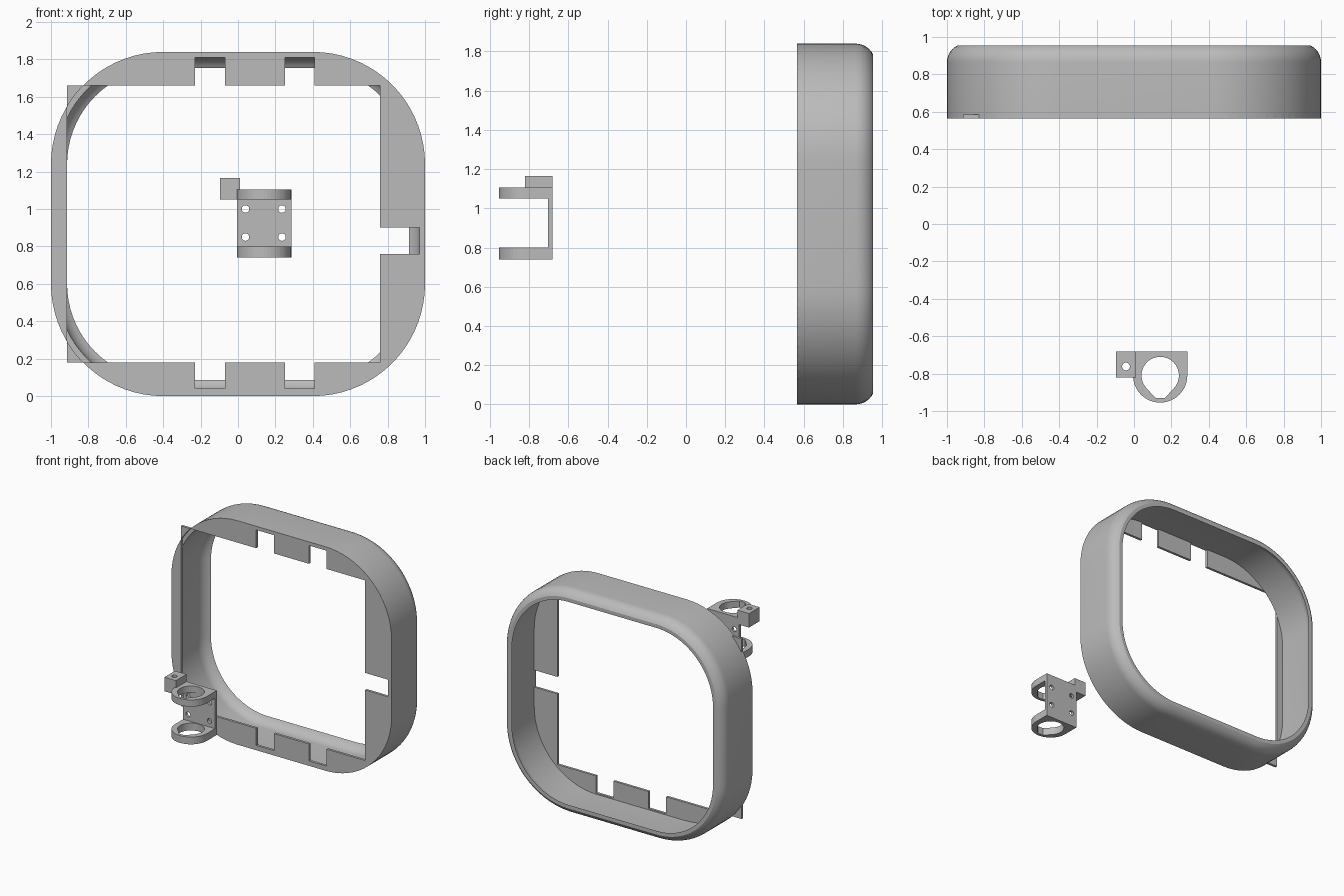
import bpy, bmesh, math
from mathutils import Vector

cube = bpy.data.objects.get("Cube")
if cube:
    bpy.data.objects.remove(cube, do_unlink=True)

grey = bpy.data.materials.new("plain_grey")
grey.use_nodes = True
grey.diffuse_color = (0.5, 0.5, 0.5, 1)
grey.node_tree.nodes["Principled BSDF"].inputs["Base Color"].default_value = (0.5, 0.5, 0.5, 1)


def finish(name, bm):
    bmesh.ops.recalc_face_normals(bm, faces=bm.faces)
    mesh = bpy.data.meshes.new(name)
    bm.to_mesh(mesh)
    bm.free()
    mesh.materials.append(grey)
    obj = bpy.data.objects.new(name, mesh)
    bpy.context.collection.objects.link(obj)
    return obj


def loft(name, loops, closed=False):
    """Join matching point loops; close as a tube or cap both ends."""
    bm = bmesh.new()
    rings = [[bm.verts.new(p) for p in loop] for loop in loops]
    pairs = list(zip(rings, rings[1:]))
    if closed:
        pairs.append((rings[-1], rings[0]))
    else:
        bm.faces.new(rings[0])
        bm.faces.new(rings[-1])
    for a, b in pairs:
        for i in range(len(a)):
            j = (i + 1) % len(a)
            bm.faces.new((a[i], a[j], b[j], b[i]))
    return finish(name, bm)


def box(name, x, y, z):
    loops = [[(x[0], y[0], k), (x[1], y[0], k), (x[1], y[1], k), (x[0], y[1], k)] for k in z]
    return loft(name, loops)


def arc(cx, cy, r, start, end, n):
    angles = [math.radians(start + (end - start) * i / n) for i in range(n + 1)]
    return [(cx + r * math.cos(a), cy + r * math.sin(a)) for a in angles]


def prism_z(name, points, z):
    return loft(name, [[(x, y, k) for x, y in points] for k in z])


def cut(obj, cutters):
    for c in cutters:
        mod = obj.modifiers.new("cut", "BOOLEAN")
        mod.operation = "DIFFERENCE"
        mod.solver = "EXACT"
        mod.object = c
    graph = bpy.context.evaluated_depsgraph_get()
    mesh = bpy.data.meshes.new_from_object(obj.evaluated_get(graph))
    obj.modifiers.clear()
    obj.data = mesh
    for c in cutters:
        bpy.data.objects.remove(c, do_unlink=True)


# Rounded square outline of the frame, shrunk by an inset
HALF_W, HALF_H, RADIUS = 1.0, 0.92, 0.6
FRONT, LIP, BACK = 0.565, 0.585, 0.955


def outline(inset, y):
    points = []
    for sx, sz, start in ((1, 1, 0), (-1, 1, 90), (-1, -1, 180), (1, -1, 270)):
        cx, cz = sx * (HALF_W - RADIUS), HALF_H + sz * (HALF_H - RADIUS)
        points += arc(cx, cz, RADIUS - inset, start, start + 90, 18)
    return [(x, y, z) for x, z in points]


# Frame wall, curling inward at the back
WALL, BEND = 0.03, 0.1
curl = [(BEND * (1 - math.cos(t)), BACK - 0.09 + BEND * math.sin(t))
        for t in (math.radians(64 * i / 6) for i in range(7))]
outer = [(0, LIP)] + curl
inner = [(i + WALL, y) for i, y in reversed(outer)]
frame_wall = loft("frame_wall", [outline(i, y) for i, y in outer + inner], closed=True)

# Front lip with an off-centre window and cable notches
win_x, win_z = (-0.915, 0.76), (0.18, 1.66)
deep = (FRONT - 0.1, LIP + 0.1)
front_lip = loft("front_lip", [outline(0, FRONT), outline(0, LIP)])
cutters = [box("window_cutter", win_x, deep, win_z),
           box("side_notch_cutter", (0.7, 0.97), deep, (0.76, 0.9))]
for x in (-0.23, 0.25):
    cutters.append(box("notch_cutter", (x, x + 0.16), deep, (0.04, 1.81)))
cut(front_lip, cutters)

# Small lip corners that stick out past the rounded outline
lip_corners = box("lip_corners", win_x, (FRONT, LIP), win_z)
cut(lip_corners, [loft("outline_cutter", [outline(0, deep[0]), outline(0, deep[1])])])

# Bracket: two holding rings, D-shaped outside, drop-shaped hole
CX, CY, R = 0.14, -0.81, 0.145
BRACKET_BACK = -0.682
d_shape = [(CX + R, BRACKET_BACK), (CX - R, BRACKET_BACK)] + arc(CX, CY, R, 180, 360, 24)
drop = arc(CX, CY, 0.1, -45, 225, 30) + [(CX - 0.025, -0.93), (CX + 0.025, -0.93)]
for name, z in (("lower_ring", (0.74, 0.8)), ("upper_ring", (1.05, 1.105))):
    ring = prism_z(name, d_shape, z)
    cut(ring, [prism_z("hole_cutter", drop, (z[0] - 0.1, z[1] + 0.1))])

# Bracket back plate with four screw holes
back_plate = box("bracket_back_plate", (CX - R, CX + R), (-0.705, BRACKET_BACK), (0.8, 1.05))
screws = []
for x in (0.04, 0.235):
    for z in (0.85, 1.0):
        loops = [[(px, y, pz) for px, pz in arc(x, z, 0.02, 0, 345, 23)] for y in (-0.8, -0.6)]
        screws.append(loft("screw_cutter", loops))
cut(back_plate, screws)

# Side tab with a vertical pin hole
side_tab = box("side_tab", (-0.095, 0.01), (-0.82, BRACKET_BACK), (1.05, 1.165))
cut(side_tab, [prism_z("pin_cutter", arc(-0.043, -0.762, 0.021, 0, 345, 23), (1.0, 1.3))])

# Smooth only the gentle curl of the frame wall
bpy.ops.object.select_all(action="DESELECT")
frame_wall.select_set(True)
bpy.context.view_layer.objects.active = frame_wall
bpy.ops.object.shade_smooth_by_angle(angle=math.radians(30))
